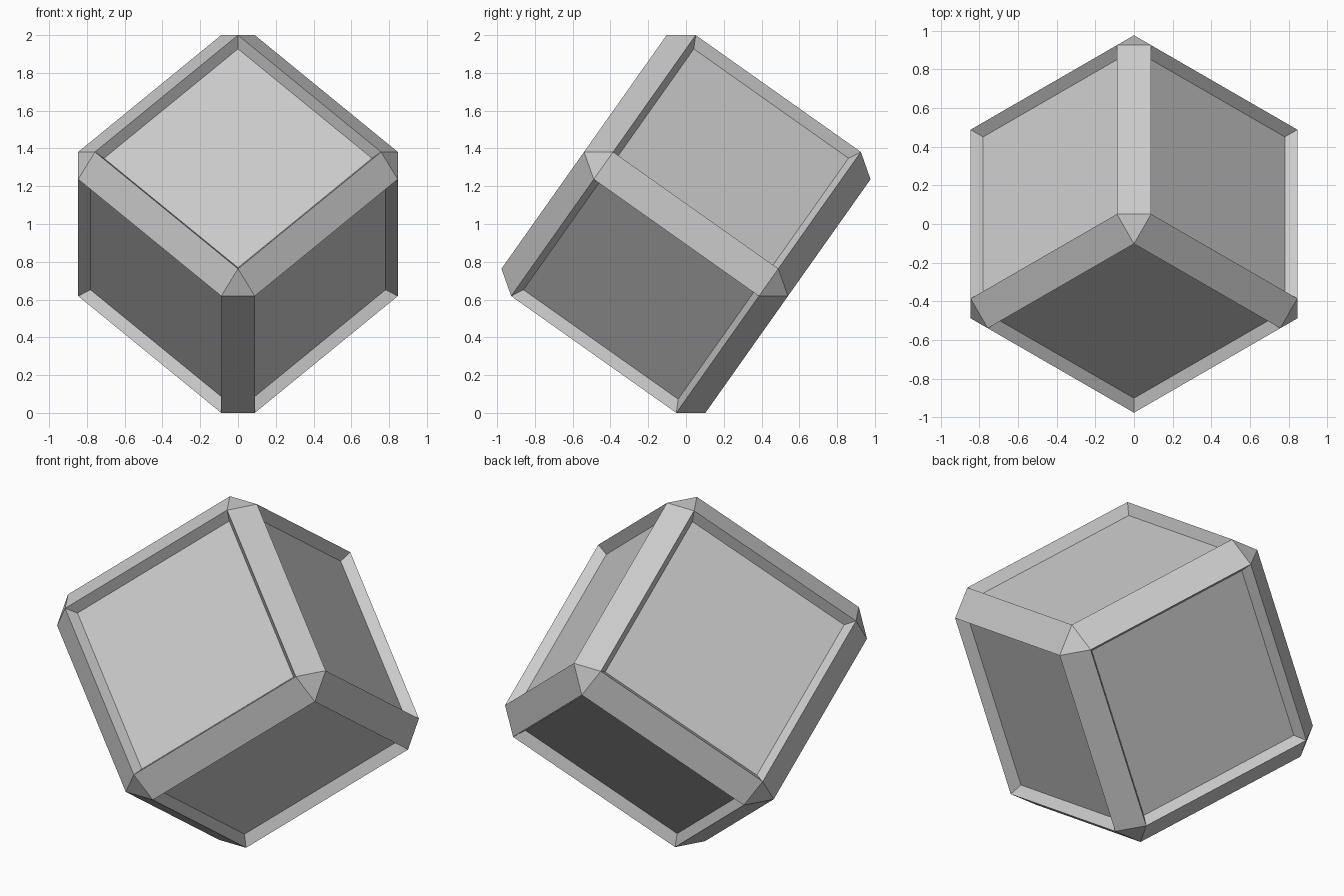
import bpy, bmesh
from math import sqrt
from mathutils import Matrix, Vector

default = bpy.data.objects.get("Cube")
if default:
    bpy.data.objects.remove(default, do_unlink=True)

HALF = 0.661      # centre to rim of each face
CHAMFER = 0.1255  # width cut back by the edge chamfers
INSET = 0.034     # slope width of the recess walls
DEPTH = 0.058     # depth of the recessed panels

# Single grey material
grey = bpy.data.materials.new("grey")
grey.use_nodes = True
colour = (0.6, 0.6, 0.6, 1)
grey.diffuse_color = colour
grey.node_tree.nodes["Principled BSDF"].inputs["Base Color"].default_value = colour

# Chamfered block with one flat strip per edge and a triangle per corner
bm = bmesh.new()
bmesh.ops.create_cube(bm, size=2 * HALF)
bmesh.ops.bevel(bm, geom=bm.edges[:], offset=CHAMFER, offset_type='OFFSET',
                segments=1, profile=0.5, affect='EDGES')
bm.normal_update()

# Sunken panel with sloping walls on each of the six main faces
panels = [f for f in bm.faces if max(abs(n) for n in f.normal) > 0.99]
bmesh.ops.inset_individual(bm, faces=panels, thickness=INSET, depth=-DEPTH,
                           use_even_offset=True)

# Stand the block on one corner, with its body diagonal upright
up = 1 / sqrt(3)
axes = [Vector((sqrt(0.5), sqrt(1 / 6), up)),
        Vector((-sqrt(0.5), sqrt(1 / 6), up)),
        Vector((0, -sqrt(2 / 3), up))]
bm.transform(Matrix(axes).transposed().to_4x4())
lowest = min(v.co.z for v in bm.verts)
bmesh.ops.translate(bm, verts=bm.verts[:], vec=(0, 0, -lowest))

mesh = bpy.data.meshes.new("panelled_block")
bm.to_mesh(mesh)
bm.free()
mesh.materials.append(grey)
block = bpy.data.objects.new("panelled_block", mesh)
bpy.context.scene.collection.objects.link(block)
